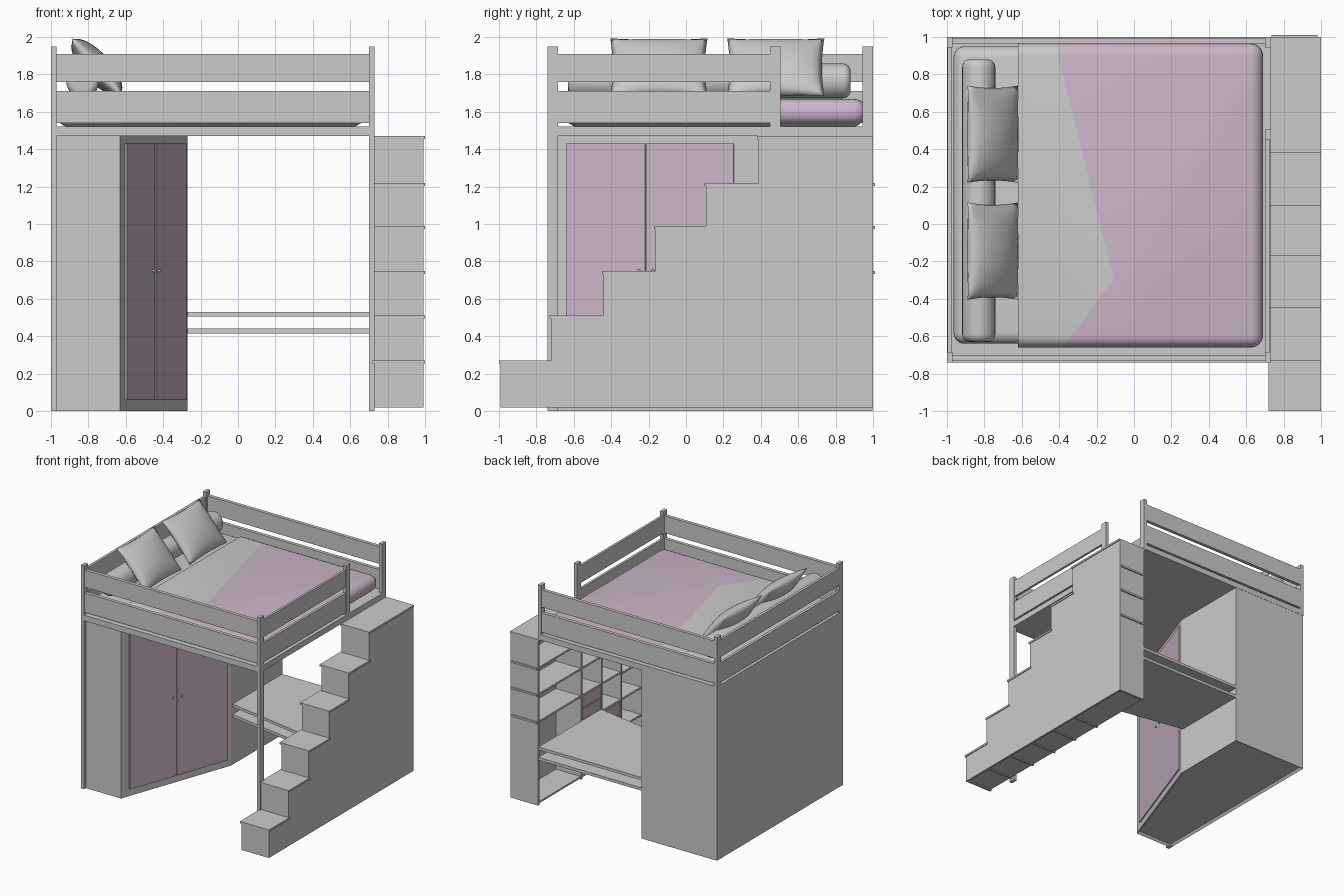
import bpy, bmesh, math
from mathutils import Vector

if "Cube" in bpy.data.objects:
    bpy.data.objects.remove(bpy.data.objects["Cube"])


def material(name, rgb):
    m = bpy.data.materials.new(name)
    m.diffuse_color = (*rgb, 1)
    m.use_nodes = True
    m.node_tree.nodes["Principled BSDF"].inputs["Base Color"].default_value = m.diffuse_color
    return m


GREY = material("pale_grey", (0.6, 0.6, 0.6))
PINK = material("soft_pink", (0.6, 0.475, 0.58))


def finish(name, bm, *mats, smooth=False):
    bmesh.ops.recalc_face_normals(bm, faces=bm.faces)
    me = bpy.data.meshes.new(name)
    for f in bm.faces:
        f.smooth = smooth
    bm.to_mesh(me)
    bm.free()
    for m in mats:
        me.materials.append(m)
    ob = bpy.data.objects.new(name, me)
    bpy.context.collection.objects.link(ob)
    return ob


def box_bm(x, y, z):
    bm = bmesh.new()
    bmesh.ops.create_cube(bm, size=1)
    for v in bm.verts:
        v.co = [(r[0] + r[1]) / 2 + c * (r[1] - r[0]) for c, r in zip(v.co, (x, y, z))]
    return bm


def box(name, x, y, z, mat=GREY):
    return finish(name, box_bm(x, y, z), mat)


def prism_bm(pts, lo, hi, axis="z"):
    bm = bmesh.new()
    place = (lambda a, b: (a, b, lo)) if axis == "z" else (lambda a, b: (lo, a, b))
    f = bm.faces.new([bm.verts.new(place(a, b)) for a, b in pts])
    ext = bmesh.ops.extrude_face_region(bm, geom=[f])
    d = Vector((0, 0, hi - lo)) if axis == "z" else Vector((hi - lo, 0, 0))
    bmesh.ops.translate(bm, vec=d, verts=[g for g in ext["geom"] if isinstance(g, bmesh.types.BMVert)])
    return bm


def soft_box_bm(x, y, z, r, seg=6):
    bm = box_bm(x, y, z)
    bmesh.ops.bevel(bm, geom=bm.edges[:], offset=r, segments=seg, profile=0.5, affect="EDGES")
    return bm


# Bed platform, posts and guard rails
box("bed_platform", (-1, 0.73), (-0.74, 1), (1.47, 1.52))
for name, x, y, z0 in (("front_left_post", -1, -0.74, 0), ("front_right_post", 0.70, -0.74, 0),
                       ("back_left_post", -1, 0.945, 1.52), ("back_right_post", 0.70, 0.945, 1.52),
                       ("entry_post", 0.70, 0.45, 1.52)):
    box(name, (x, x + 0.03), (y, y + 0.055), (z0, 1.95))
for i, z in enumerate(((1.54, 1.71), (1.76, 1.91))):
    box(f"front_rail_{i}", (-0.97, 0.70), (-0.73, -0.70), z)
    box(f"back_rail_{i}", (-0.97, 0.70), (0.965, 0.995), z)
    box(f"left_rail_{i}", (-0.998, -0.975), (-0.69, 0.95), z)
    box(f"right_rail_{i}", (0.704, 0.724), (-0.69, 0.45), z)

# Mattress
finish("mattress", soft_box_bm((-0.965, 0.67), (-0.64, 0.95), (1.52, 1.655), 0.06), GREY, smooth=True)

# Blanket with a turned-back corner, cut along two fold lines
bm = soft_box_bm((-0.75, 0.69), (-0.66, 0.965), (1.53, 1.668), 0.065)
tip = Vector((-0.11, -0.29, 0))
n1 = Vector((1.25, 0.31, 0)).normalized()
n2 = Vector((0.36, -0.26, 0)).normalized()
for co, no, clear in (((-0.62, 0, 0), (1, 0, 0), True), (tip, n1, False), (tip, n2, False)):
    bmesh.ops.bisect_plane(bm, geom=bm.verts[:] + bm.edges[:] + bm.faces[:], plane_co=co,
                           plane_no=no, clear_inner=clear)
for f in bm.faces:
    d = f.calc_center_median() - tip
    d.z = 0
    f.material_index = 0 if d.dot(n1) < 0 and d.dot(n2) < 0 else 1
finish("blanket", bm, GREY, PINK, smooth=True)

# Bolster
bm = bmesh.new()
bmesh.ops.create_cone(bm, cap_ends=True, segments=32, radius1=0.093, radius2=0.093, depth=1.51)
rims = [e for e in bm.edges if abs(e.verts[0].co.z - e.verts[1].co.z) < 0.01]
bmesh.ops.bevel(bm, geom=rims, offset=0.04, segments=5, profile=0.5, affect="EDGES")
for v in bm.verts:
    x, y, z = v.co
    v.co = (-0.83 + x * 0.95, 0.125 + z, 1.765 + y)
finish("bolster", bm, GREY, smooth=True)


# Leaning cushions: inflated squares with slightly drawn-in sides
def cushion(name, cy, n=20):
    bm = bmesh.new()
    along = Vector((0.135, 0, -0.155))
    out = Vector((0.755, 0, 0.655))
    for side in (1, -1):
        grid = []
        for i in range(n + 1):
            row = []
            for j in range(n + 1):
                u, v = 2 * i / n - 1, 2 * j / n - 1
                t = 0.075 * max(0, (1 - u * u) * (1 - v * v)) ** 0.55
                a = u * (1 - 0.06 * (1 - v * v))
                b = v * (1 - 0.05 * (1 - u * u))
                row.append(bm.verts.new(Vector((-0.755, cy + 0.26 * b, 1.838)) + along * a + out * t * side))
            grid.append(row)
        for i in range(n):
            for j in range(n):
                bm.faces.new((grid[i][j], grid[i + 1][j], grid[i + 1][j + 1], grid[i][j + 1]))
    bmesh.ops.remove_doubles(bm, verts=bm.verts[:], dist=0.0005)
    finish(name, bm, GREY, smooth=True)


cushion("front_cushion", -0.145)
cushion("back_cushion", 0.48)

# Corner wardrobe with a recessed underside
A, B = Vector((-0.63, -0.715, 0)), Vector((-0.27, 0.29, 0))
bm = prism_bm([(-0.998, -0.715), A.xy, B.xy, (-0.27, 0.998), (-0.998, 0.998)], 0, 1.47)
base = min(bm.faces, key=lambda f: f.calc_center_median().z)
bmesh.ops.inset_region(bm, faces=[base], thickness=0.025)
for v in base.verts:
    v.co.z += 0.02
finish("wardrobe", bm, GREY)

# Wardrobe doors and knobs on the slanted front
run = (B - A).normalized()
out = Vector((run.y, -run.x, 0))
L = (B - A).length
for name, s, e, knob in (("left_door", 0.075, 0.497, 0.465), ("right_door", 0.505, 0.968, 0.54)):
    p, q = A + run * L * s, A + run * L * e
    finish(name, prism_bm([c.xy for c in (p, q, q + out * 0.009, p + out * 0.009)], 0.06, 1.43), PINK)
    bm = bmesh.new()
    bmesh.ops.create_uvsphere(bm, u_segments=12, v_segments=8, radius=0.008)
    bmesh.ops.translate(bm, vec=A + run * L * knob + out * 0.014 + Vector((0, 0, 0.75)), verts=bm.verts)
    finish(name + "_knob", bm, GREY, smooth=True)

# Desk top and under-shelf with a slanted front edge
desk = [(-0.27, 0.31), (0.73, 0.13), (0.73, 0.995), (-0.27, 0.995)]
for name, z in (("desk_top", 0.505), ("desk_shelf", 0.415)):
    finish(name, prism_bm(desk, z, z + 0.025), GREY)

# Storage staircase: stepped outer side, treads, dividers and shelves
ys = [-1, -0.73, -0.45, -0.17, 0.10, 0.38, 1.0]
zs = [0.27, 0.51, 0.75, 0.99, 1.22, 1.47]
outline = [(1, 0.02)]
outline += [(-0.992, 0.02)]
for i, z in enumerate(zs):
    outline += [(ys[i] + 0.008, z - 0.005), (ys[i + 1] + (0.008 if i < 5 else 0), z - 0.005)]
finish("stair_outer_side", prism_bm(outline, 0.975, 0.993, "x"), GREY)
box("stair_back", (0.73, 0.98), (0.982, 1), (0.02, 1.455))
box("stair_floor", (0.735, 0.98), (-0.98, 0.99), (0.03, 0.045))
for i, top in enumerate(zs):
    y0, y1 = ys[i], ys[i + 1]
    box(f"tread_{i}", (0.718, 1), (y0, min(1, y1 + 0.02)), (top - 0.016, top))
    box(f"divider_{i}", (0.73, 0.98), (y0 + 0.008, y0 + 0.024), (0.02, top - 0.01))
    for k, z in enumerate(zs[:i]):
        if i < 5 or z > 0.6:
            box(f"shelf_{i}_{k}", (0.735, 0.98), (y0 + 0.02, y1 + 0.01), (z - 0.016, z))

# Pairs of small drawers in the staircase
for c, z0, z1 in ((4, 0.51, 0.734), (3, 0.27, 0.494)):
    mid = (z0 + z1) / 2
    for j, (a, b) in enumerate(((z0, mid), (mid, z1))):
        box(f"drawer_{c}_{j}", (0.738, 0.96), (ys[c] + 0.028, ys[c + 1] + 0.004), (a + 0.004, b - 0.004), PINK)
